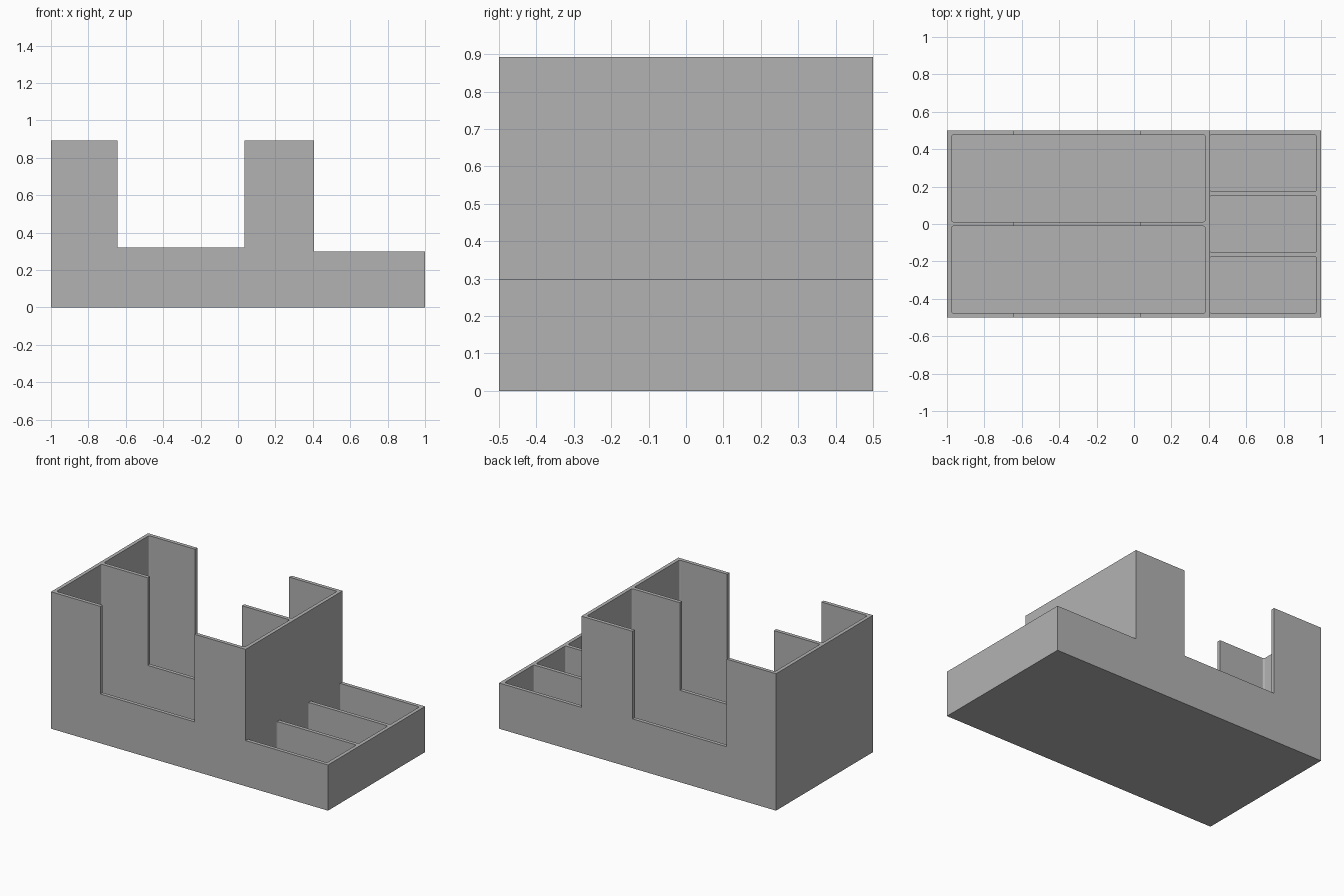
import bpy
import bmesh

default = bpy.data.objects.get("Cube")
if default:
    bpy.data.objects.remove(default, do_unlink=True)

# Plain grey material
grey = bpy.data.materials.new("plain_grey")
grey.use_nodes = True
colour = (0.45, 0.45, 0.45, 1)
grey.diffuse_color = colour
grey.node_tree.nodes["Principled BSDF"].inputs["Base Color"].default_value = colour

# Main dimensions
HALF_X, HALF_Y = 1.0, 0.5
WALL = 0.0238
TALL, LOW, NOTCH_Z = 0.893, 0.298, 0.3215
STEP_X = 0.405                      # outer face of the tall section
NOTCH_X = (-0.643, 0.036)
ABOVE = 1.0


def add_object(name, bm):
    bmesh.ops.recalc_face_normals(bm, faces=bm.faces[:])
    mesh = bpy.data.meshes.new(name)
    bm.to_mesh(mesh)
    bm.free()
    mesh.materials.append(grey)
    obj = bpy.data.objects.new(name, mesh)
    bpy.context.collection.objects.link(obj)
    return obj


def pocket(name, x0, x1, y0, y1, radius=0.01):
    """Box cutter with rounded upright edges."""
    bm = bmesh.new()
    bmesh.ops.create_cube(bm, size=1)
    for v in bm.verts:
        v.co.x = x1 if v.co.x > 0 else x0
        v.co.y = y1 if v.co.y > 0 else y0
        v.co.z = ABOVE if v.co.z > 0 else WALL
    upright = [e for e in bm.edges if abs(e.verts[0].co.z - e.verts[1].co.z) > 0.1]
    bmesh.ops.bevel(bm, geom=upright, offset=radius, segments=4,
                    profile=0.5, affect='EDGES')
    obj = add_object(name, bm)
    obj.hide_render = True
    obj.hide_set(True)
    return obj


def row_of_pockets(name, x0, x1, count):
    """Equal pockets side by side across the depth."""
    width = (2 * HALF_Y - WALL * (count + 1)) / count
    cutters = []
    for i in range(count):
        y0 = -HALF_Y + WALL + i * (width + WALL)
        cutters.append(pocket(f"{name}_{i + 1}", x0, x1, y0, y0 + width))
    return cutters


# Organizer body: side outline with the notch and low section, pushed through the depth
outline = [(-HALF_X, 0), (HALF_X, 0), (HALF_X, LOW), (STEP_X, LOW), (STEP_X, TALL),
           (NOTCH_X[1], TALL), (NOTCH_X[1], NOTCH_Z), (NOTCH_X[0], NOTCH_Z),
           (NOTCH_X[0], TALL), (-HALF_X, TALL)]
bm = bmesh.new()
face = bm.faces.new([bm.verts.new((x, -HALF_Y, z)) for x, z in outline])
pushed = bmesh.ops.extrude_face_region(bm, geom=[face])
bmesh.ops.translate(bm, vec=(0, 2 * HALF_Y, 0),
                    verts=[g for g in pushed["geom"] if isinstance(g, bmesh.types.BMVert)])
body = add_object("organizer_body", bm)

# Two tall compartments and three low trays
cutters = row_of_pockets("tall_compartment_cutter", -HALF_X + WALL, STEP_X - WALL, 2)
cutters += row_of_pockets("low_tray_cutter", STEP_X, HALF_X - WALL, 3)
for cutter in cutters:
    mod = body.modifiers.new(cutter.name, 'BOOLEAN')
    mod.operation = 'DIFFERENCE'
    mod.solver = 'EXACT'
    mod.object = cutter

# Apply the cuts, then drop the cutters
bpy.context.view_layer.update()
graph = bpy.context.evaluated_depsgraph_get()
result = bpy.data.meshes.new_from_object(body.evaluated_get(graph))
body.modifiers.clear()
body.data = result
result.name = "organizer_body"
for cutter in cutters:
    bpy.data.objects.remove(cutter, do_unlink=True)
result.materials.clear()
result.materials.append(grey)
for poly in result.polygons:
    poly.material_index = 0
